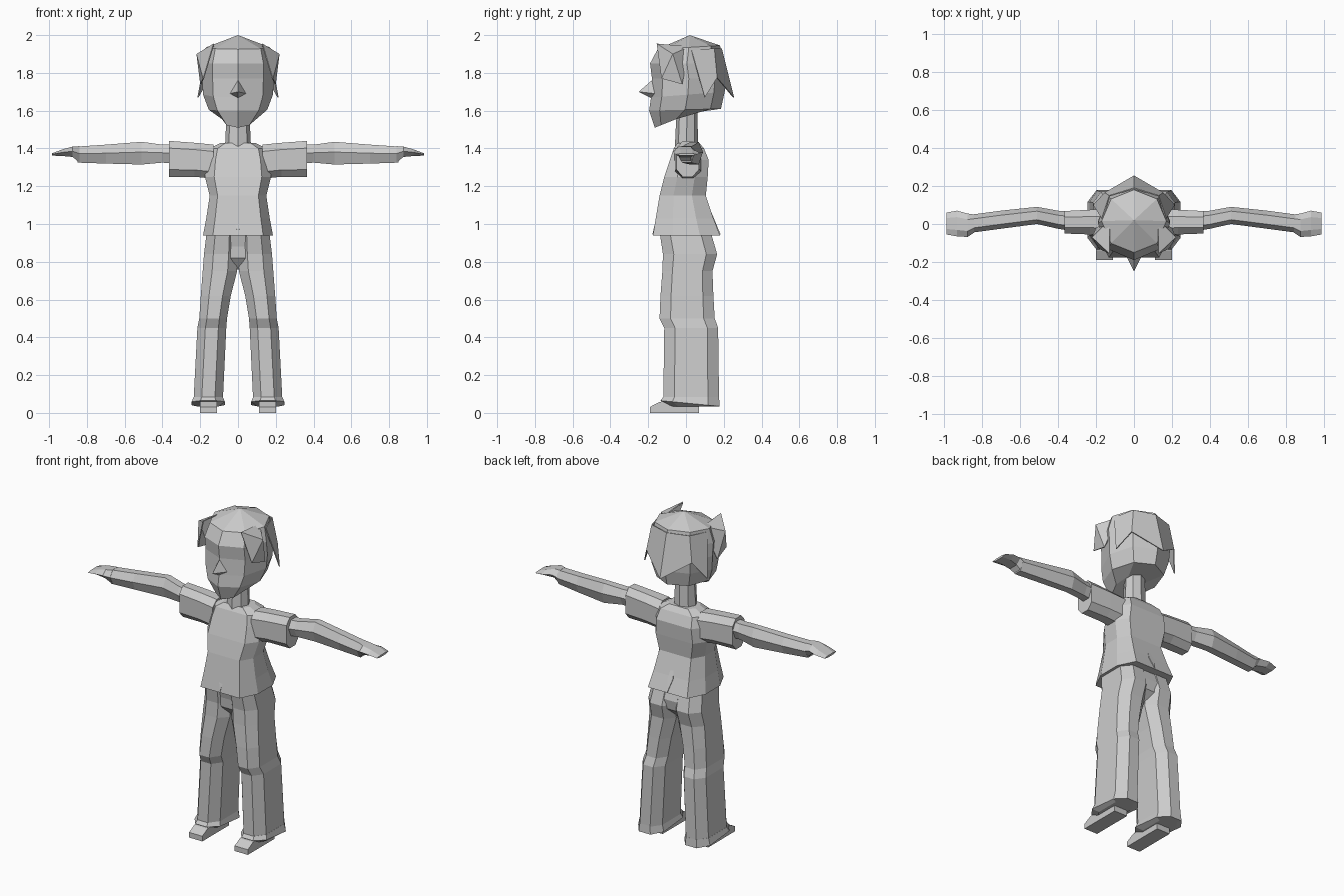
import bpy, bmesh, math

cube = bpy.data.objects.get("Cube")
if cube:
    bpy.data.objects.remove(cube)

grey = bpy.data.materials.new("plain_grey")
grey.use_nodes = True
colour = (0.6, 0.6, 0.6, 1)
grey.diffuse_color = colour
grey.node_tree.nodes["Principled BSDF"].inputs["Base Color"].default_value = colour


def finish(name, bm, mirror):
    bmesh.ops.recalc_face_normals(bm, faces=bm.faces)
    mesh = bpy.data.meshes.new(name)
    bm.to_mesh(mesh)
    bm.free()
    mesh.materials.append(grey)
    obj = bpy.data.objects.new(name, mesh)
    bpy.context.collection.objects.link(obj)
    if mirror:
        mod = obj.modifiers.new("mirror", 'MIRROR')
        mod.use_mirror_merge = False
    return obj


def loft(name, rings, mirror=False, apex=None):
    """Skin a list of point rings; close with caps or an apex at the end."""
    bm = bmesh.new()
    rows = [[bm.verts.new(p) for p in ring] for ring in rings]
    n = len(rows[0])
    for a, b in zip(rows, rows[1:]):
        for i in range(n):
            j = (i + 1) % n
            bm.faces.new((a[i], a[j], b[j], b[i]))
    bm.faces.new(rows[0])
    if apex:
        tip = bm.verts.new(apex)
        for i in range(n):
            bm.faces.new((rows[-1][i], rows[-1][(i + 1) % n], tip))
    else:
        bm.faces.new(rows[-1])
    return finish(name, bm, mirror)


def sheet(name, points, faces, mirror=False, thickness=0.006):
    bm = bmesh.new()
    verts = [bm.verts.new(p) for p in points]
    for f in faces:
        bm.faces.new([verts[i] for i in f])
    obj = finish(name, bm, mirror)
    obj.modifiers.new("thickness", 'SOLIDIFY').thickness = thickness
    return obj


def octagon(flat, side):
    """Unit chamfered section: front corner x, side corner y."""
    return [(flat, -1), (1, -side), (1, side), (flat, 1),
            (-flat, 1), (-1, side), (-1, -side), (-flat, -1)]


def level(section, z, x0, x1, y0, y1, tilt=0):
    """Fit a section into bounds at a height, lifted by tilt at the back."""
    return [((x0 + x1 + u * (x1 - x0)) / 2, (y0 + y1 + v * (y1 - y0)) / 2,
             z + tilt * v) for u, v in section]


# Head
round8 = [(math.sin(k * math.pi / 4), -math.cos(k * math.pi / 4)) for k in range(8)]
head = [(1.555, .085, -.165, .06, .045), (1.605, .155, -.195, .185, .005),
        (1.685, .185, -.185, .205, .015), (1.77, .19, -.18, .21, 0),
        (1.85, .19, -.19, .2, 0), (1.935, .17, -.15, .18, .01)]
loft("head", [level(round8, z, -w, w, f, b, t) for z, w, f, b, t in head],
     apex=(0, .02, 2))

# Nose
nose_base = [(0, -.17, 1.77), (.045, -.16, 1.69), (0, -.17, 1.66), (-.045, -.16, 1.69)]
loft("nose", [nose_base], apex=(0, -.25, 1.7))

# Hair
sheet("hair_side_tuft",
      [(.13, -.155, 1.955), (.22, -.07, 1.9), (.13, .02, 1.94), (.185, -.13, 1.77),
       (.2, -.02, 1.74)],
      [(0, 1, 2), (0, 3, 1), (1, 3, 4), (1, 4, 2)], True)
sheet("hair_back_fringe",
      [(.17, .03, 1.92), (.215, .1, 1.67), (.155, .165, 1.775), (.13, .15, 1.93),
       (0, .255, 1.67), (0, .19, 1.93)],
      [(0, 1, 2, 3), (3, 2, 4, 5)], True)

# Neck
loft("neck", [level(round8, 1.38, -.07, .07, -.06, .065),
              level(round8, 1.6, -.06, .06, -.05, .06)])

# Shirt body
shirt = octagon(.72, .4)
body = [(.94, .185, -.175, .18), (1.03, .168, -.16, .145), (1.15, .15, -.14, .105),
        (1.25, .175, -.115, .115), (1.34, .165, -.085, .12), (1.4, .15, -.065, .095),
        (1.43, .09, -.045, .07)]
loft("shirt_body", [level(shirt, z, -w, w, f, b) for z, w, f, b in body])

# Hem pleats, front and back
for name, low, mid, high in (("front_pleat", -.178, -.16, -.135),
                             ("back_pleat", .183, .152, .11)):
    sheet(name, [(0, high, 1.12), (.018, mid, 1.02), (0, low, .945), (-.018, mid, 1.02)],
          [(0, 1, 2, 3)])


# Sleeves and arms run along x
def across(section, x, y0, y1, z0, z1):
    return [(x, (y0 + y1 + u * (y1 - y0)) / 2, (z0 + z1 + v * (z1 - z0)) / 2)
            for u, v in section]


cuff = octagon(.45, .6)
loft("sleeve", [across(cuff, x, f, b, lo, hi) for x, f, b, lo, hi in
                [(.13, -.06, .08, 1.24, 1.42), (.23, -.055, .075, 1.25, 1.43),
                 (.365, -.05, .068, 1.25, 1.44)]], True)

limb = [(-.5, -1), (.5, -1), (1, .1), (.5, 1), (-.5, 1), (-1, .1)]
loft("arm", [across(limb, x, f, b, lo, hi) for x, f, b, lo, hi in
             [(.34, -.035, .065, 1.32, 1.42), (.4, -.025, .07, 1.325, 1.42),
              (.51, 0, .09, 1.315, 1.435), (.7, -.025, .07, 1.32, 1.42),
              (.85, -.045, .05, 1.325, 1.41)]], True)
loft("hand", [across(limb, x, f, b, lo, hi) for x, f, b, lo, hi in
              [(.84, -.045, .05, 1.325, 1.412), (.875, -.068, .055, 1.355, 1.41),
               (.93, -.065, .07, 1.36, 1.395), (.985, -.055, .06, 1.362, 1.374)]], True)

# Trousers
trouser = octagon(.45, .6)
leg = [(.96, 0, .165, -.14, .13), (.84, 0, .18, -.122, .165), (.75, .005, .187, -.125, .14),
       (.62, .038, .197, -.135, .145), (.5, .058, .205, -.14, .152),
       (.45, .062, .215, -.115, .17), (.07, .08, .235, -.12, .175)]
loft("trouser_leg", [level(trouser, *row) for row in leg], True)
loft("trouser_seat", [level(shirt, .76, -.015, .015, -.06, .08),
                      level(shirt, .82, -.06, .06, -.11, .14),
                      level(shirt, .88, -.07, .07, -.115, .15),
                      level(shirt, .96, -.1, .1, -.135, .125)])

# Turned-up hems
loft("trouser_hem", [level(trouser, .035, .1, .22, -.09, .15),
                     level(trouser, .05, .07, .245, -.135, .178, -.015),
                     level(trouser, .085, .08, .235, -.12, .175)], True)

# Shoes: side outline lofted across the width
outline = [(-.19, 0), (.07, 0), (.07, .07), (-.08, .065), (-.14, .058), (-.19, .032)]
loft("shoe", [[(x, y, z) for y, z in outline] for x in (.11, .2)], True)
